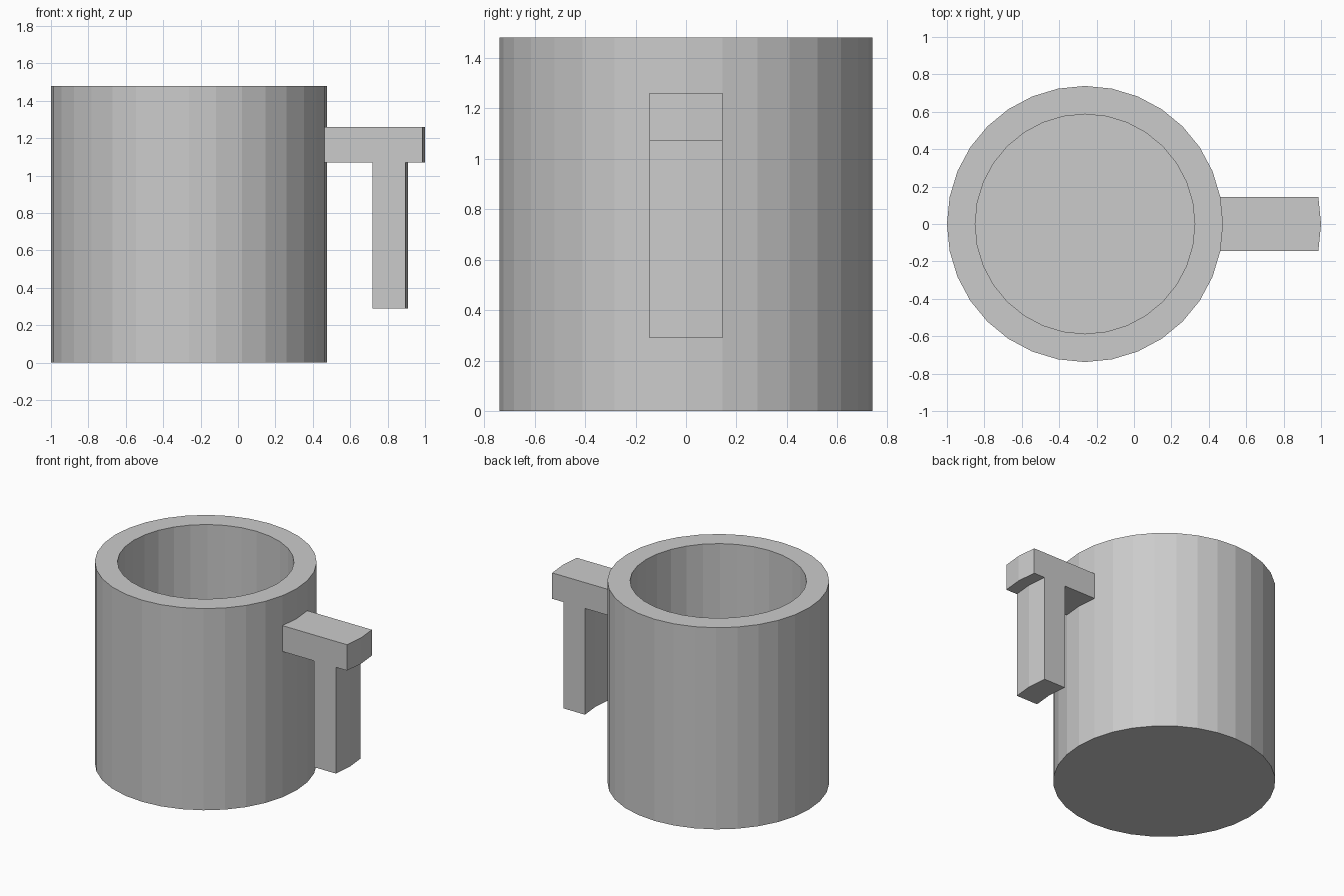
import bpy, bmesh
from math import cos, sin, pi

if "Cube" in bpy.data.objects:
    bpy.data.objects.remove(bpy.data.objects["Cube"])

SIDES = 32
CX, R_OUT, R_IN = -0.262, 0.738, 0.587
HEIGHT, FLOOR = 1.48, 0.15


def finish(name, bm):
    bmesh.ops.recalc_face_normals(bm, faces=bm.faces)
    mesh = bpy.data.meshes.new(name)
    bm.to_mesh(mesh)
    bm.free()
    obj = bpy.data.objects.new(name, mesh)
    bpy.context.collection.objects.link(obj)
    return obj


def ring(bm, r, z):
    return [bm.verts.new((CX + r * cos(2 * pi * i / SIDES), r * sin(2 * pi * i / SIDES), z))
            for i in range(SIDES)]


def bridge(bm, a, b, closed=True):
    n = len(a)
    for i in range(n if closed else n - 1):
        j = (i + 1) % n
        bm.faces.new((a[i], a[j], b[j], b[i]))


# Cup body: outer wall, rim, inner wall, with floor inside and underneath
bm = bmesh.new()
rings = [ring(bm, r, z) for r, z in
         ((R_OUT, 0), (R_OUT, HEIGHT), (R_IN, HEIGHT), (R_IN, FLOOR))]
for a, b in zip(rings, rings[1:]):
    bridge(bm, a, b)
bm.faces.new(rings[0])
bm.faces.new(rings[-1])
finish("cup_body", bm)

# Handle: T-shaped side profile following two facets of the cup wall
half = R_OUT * sin(2 * pi / SIDES)
bulge = R_OUT * (1 - cos(2 * pi / SIDES))
wall = CX + R_OUT - bulge
end = 1.0 - bulge
profile = [(wall, 1.07), (0.72, 1.07), (0.72, 0.29), (0.895, 0.29),
           (0.895, 1.07), (end, 1.07), (end, 1.26), (wall, 1.26)]
bm = bmesh.new()
slices = [[bm.verts.new((x + dx, y, z)) for x, z in profile]
          for y, dx in ((-half, 0), (0, bulge), (half, 0))]
for a, b in zip(slices, slices[1:]):
    bridge(bm, a, b, closed=False)  # open where it meets the cup
bm.faces.new(slices[0])
bm.faces.new(slices[-1])
finish("handle", bm)
